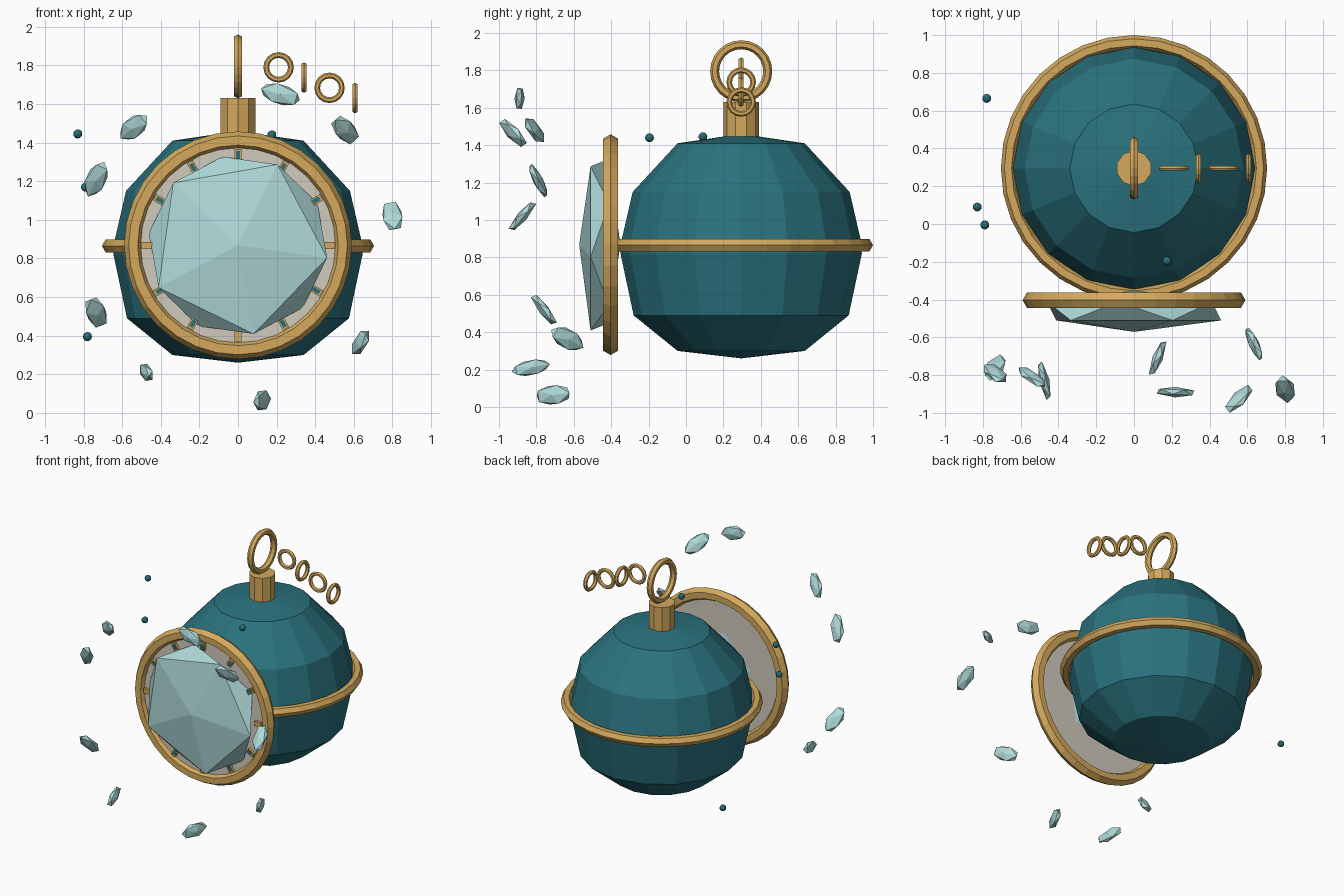
import bpy, bmesh
from math import sin, cos, pi, radians
from mathutils import Vector, Matrix

if "Cube" in bpy.data.objects:
    bpy.data.objects.remove(bpy.data.objects["Cube"])


def material(name, rgb):
    m = bpy.data.materials.new(name)
    m.diffuse_color = (*rgb, 1)
    m.use_nodes = True
    m.node_tree.nodes["Principled BSDF"].inputs["Base Color"].default_value = m.diffuse_color
    return m


TEAL = material("teal", (0.023, 0.17, 0.21))
GOLD = material("gold", (0.66, 0.40, 0.11))
ICE = material("pale_glass", (0.43, 0.70, 0.70))
CREAM = material("cream", (0.64, 0.60, 0.51))

ABOUT_X = Matrix.Rotation(pi / 2, 4, 'X')   # ring facing front
ABOUT_Y = Matrix.Rotation(pi / 2, 4, 'Y')   # ring facing sideways


def finish(name, bm, mat, matrix=Matrix()):
    bmesh.ops.transform(bm, matrix=matrix, verts=bm.verts)
    bmesh.ops.recalc_face_normals(bm, faces=bm.faces)
    me = bpy.data.meshes.new(name)
    bm.to_mesh(me)
    bm.free()
    me.materials.append(mat)
    ob = bpy.data.objects.new(name, me)
    bpy.context.collection.objects.link(ob)
    return ob


def lathe(name, profile, segs, mat, matrix=Matrix(), closed=False):
    """Spin (radius, height) points around z; radius 0 becomes a pole."""
    bm = bmesh.new()
    rings = []
    for r, z in profile:
        if r == 0:
            rings.append([bm.verts.new((0, 0, z))] * segs)
        else:
            rings.append([bm.verts.new((r * cos(2 * pi * i / segs), r * sin(2 * pi * i / segs), z))
                          for i in range(segs)])
    pairs = list(zip(rings, rings[1:])) + ([(rings[-1], rings[0])] if closed else [])
    for a, b in pairs:
        for i in range(segs):
            j = (i + 1) % segs
            corners = list(dict.fromkeys((a[i], a[j], b[j], b[i])))
            bm.faces.new(corners)
    return finish(name, bm, mat, matrix)


def ring(name, loc, major, minor, segs, rot=Matrix(), sides=6):
    section = [(major + minor * cos(2 * pi * k / sides), minor * sin(2 * pi * k / sides))
               for k in range(sides)]
    return lathe(name, section, segs, GOLD, Matrix.Translation(loc) @ rot, closed=True)


def gem(name, matrix, mat, subdivisions=1):
    bm = bmesh.new()
    bmesh.ops.create_icosphere(bm, subdivisions=subdivisions, radius=1)
    return finish(name, bm, mat, matrix)


def box(name, size, matrix, mat):
    bm = bmesh.new()
    bmesh.ops.create_cube(bm, size=1)
    return finish(name, bm, mat, matrix @ Matrix.Diagonal((*size, 1)))


# Faceted body and its waist band
lathe("body", [(0, .26), (.34, .30), (.575, .49), (.645, .82), (.64, .89), (.58, 1.15),
               (.34, 1.41), (0, 1.46)], 16, TEAL, Matrix.Translation((0, .295, 0)))
ring("waist_band", (0, .295, .865), .667, .038, 32)

# Neck, hanging ring and loose chain
lathe("neck", [(0, 1.42), (.094, 1.42), (.094, 1.63), (0, 1.63)], 10, GOLD,
      Matrix.Translation((0, .295, 0)) @ Matrix.Rotation(pi / 2, 4, 'Z'))
ring("hanging_ring", (0, .295, 1.795), .142, .024, 24, ABOUT_Y)
for i in range(4):
    ring(f"chain_link_{i + 1}", (.21 + .132 * i, .295, 1.79 - .053 * i), .064, .015, 16,
         ABOUT_Y if i % 2 else ABOUT_X)

# Dial with frame and hour marks
DIAL = Vector((0, -.403, .868))
ring("dial_frame", DIAL, .543, .047, 32, ABOUT_X)
lathe("dial_face", [(0, -.015), (.52, -.015), (.52, .015), (0, .015)], 32, CREAM,
      Matrix.Translation(DIAL) @ ABOUT_X)
for h in range(12):
    spin = Matrix.Translation(DIAL) @ Matrix.Rotation(radians(30 * h), 4, 'Y')
    box(f"hour_mark_{h}", (.036, .03, .055), spin @ Matrix.Translation((0, -.02, .472)), GOLD)
    if h not in (3, 6, 9):
        box(f"hour_inlay_{h}", (.022, .03, .04), spin @ Matrix.Translation((0, -.023, .468)), TEAL)

# Faceted glass cover, a flattened icosahedron facing front
gem("glass_cover", Matrix.Translation((0, -.461, .868)) @ Matrix.Rotation(radians(8), 4, 'Y')
    @ Matrix.Diagonal((.521, .110, .521, 1)) @ ABOUT_X, ICE)

# Flying shards: centre, long axis, rough direction of the thin axis
X, Y = (1, 0, 0), (0, 1, 0)
shards = [
    ((-.54, -.81, 1.48), (.13, -.10, .11), Y),
    ((-.735, -.79, 1.21), (.08, -.09, .17), Y),
    ((.22, -.89, 1.65), (.20, -.01, -.06), Y),
    ((.555, -.925, 1.465), (.11, .13, -.12), Y),
    ((.80, -.875, 1.02), (-.03, .13, .15), Y),
    ((-.735, -.76, .52), (.06, .12, -.15), Y),
    ((-.475, -.83, .21), (-.05, .20, .04), X),
    ((.125, -.71, .065), (.07, .185, .02), X),
    ((.635, -.635, .365), (-.08, .165, -.09), X),
]
for i, (loc, axis, thin) in enumerate(shards):
    d = Vector(axis)
    u = d.normalized()
    n = Vector(thin)
    n = (n - u * n.dot(u)).normalized()
    m = n.cross(u)
    mid = .045 if i == 6 else .058
    cols = Matrix((u, m, n)).transposed().to_4x4()
    gem(f"shard_{i + 1}", Matrix.Translation(loc) @ cols
        @ Matrix.Diagonal((d.length / 1.8, mid, .028, 1)), ICE)

# Tiny floating beads
for i, p in enumerate([(-.83, .09, 1.445), (.175, -.195, 1.44), (-.79, -.005, 1.17), (-.78, .665, .395)]):
    gem(f"bead_{i + 1}", Matrix.Translation(p) @ Matrix.Scale(.024, 4), TEAL, 2)
